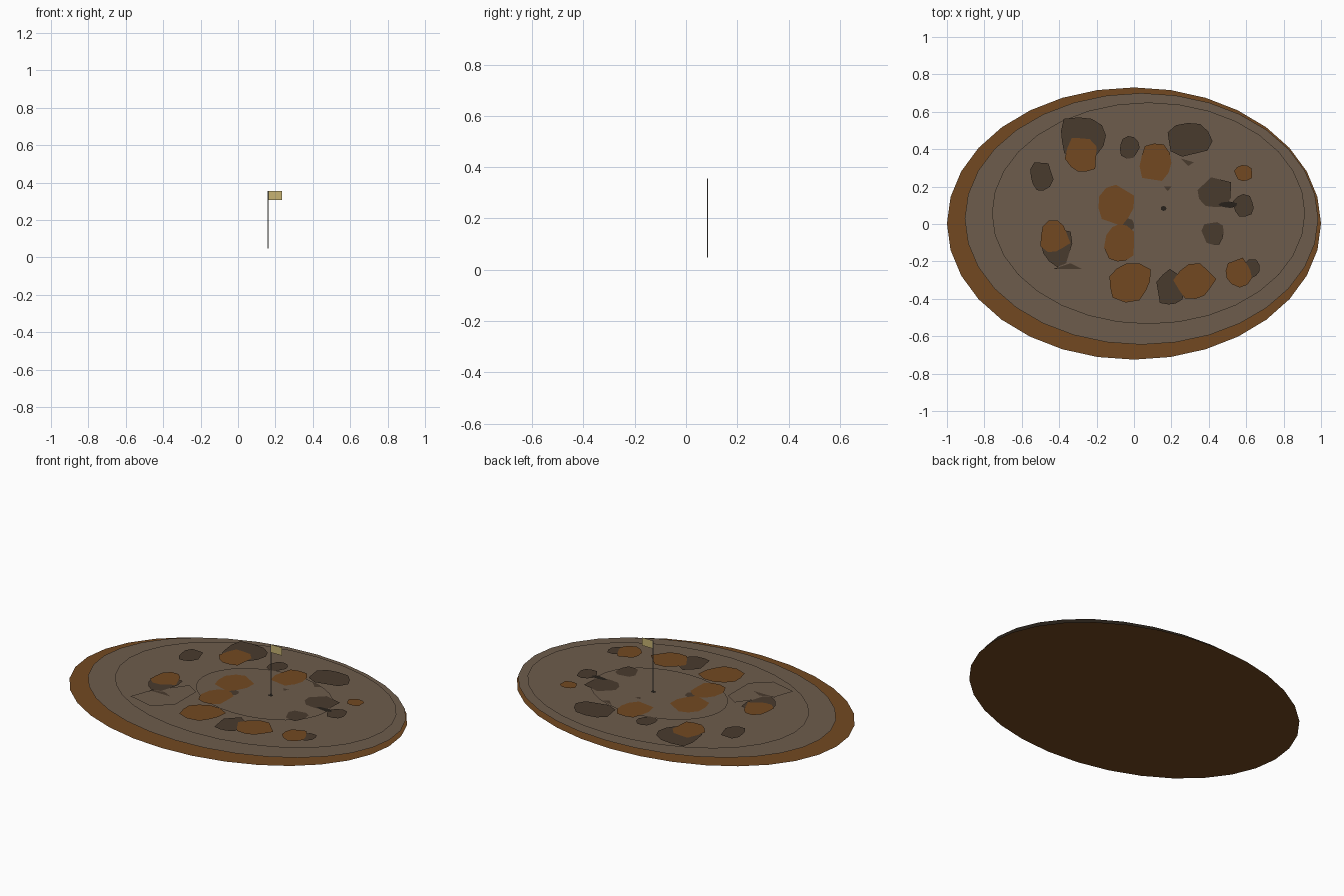
import bpy, bmesh, math, random
from mathutils import Vector

if "Cube" in bpy.data.objects:
    bpy.data.objects.remove(bpy.data.objects["Cube"])

random.seed(4)


def material(name, rgb):
    m = bpy.data.materials.new(name)
    m.diffuse_color = (*rgb, 1)
    m.use_nodes = True
    m.node_tree.nodes["Principled BSDF"].inputs["Base Color"].default_value = m.diffuse_color
    return m


RUST = material("rust brown", (0.17, 0.066, 0.015))
GREY = material("grey brown", (0.155, 0.108, 0.072))
DARK = material("dark brown", (0.066, 0.043, 0.027))
HOLE = material("near black", (0.02, 0.015, 0.011))
FLAG = material("straw yellow", (0.57, 0.45, 0.17))
POLE = material("pale grey", (0.30, 0.28, 0.25))


def sheet(name, points, mat):
    """One flat face through the points."""
    bm = bmesh.new()
    bm.faces.new([bm.verts.new(p) for p in points])
    bmesh.ops.triangulate(bm, faces=bm.faces[:], ngon_method='EAR_CLIP')
    me = bpy.data.meshes.new(name)
    bm.to_mesh(me)
    bm.free()
    me.materials.append(mat)
    ob = bpy.data.objects.new(name, me)
    bpy.context.collection.objects.link(ob)
    return ob


def ellipse(x0, x1, y0, y1, z, sides, rough=0.0):
    """Ellipse filling a box; rough pulls the outline in at random."""
    pts = []
    phase = random.random() if rough else 0
    for i in range(sides):
        a = (i + phase) * math.tau / sides
        r = 1 + random.uniform(-rough, rough)
        pts.append(Vector((r * math.cos(a), r * math.sin(a), z)))
    lo = [min(p[k] for p in pts) for k in (0, 1)]
    hi = [max(p[k] for p in pts) for k in (0, 1)]
    for p in pts:
        p.x = x0 + (x1 - x0) * (p.x - lo[0]) / (hi[0] - lo[0])
        p.y = y0 + (y1 - y0) * (p.y - lo[1]) / (hi[1] - lo[1])
    return pts


# Stacked ground layers
sheet("base_layer", ellipse(-1, 1, -0.725, 0.73, 0.0, 32), RUST)
sheet("lower_layer", ellipse(-0.905, 0.985, -0.645, 0.70, 0.025, 32), GREY)
sheet("upper_layer", ellipse(-0.76, 0.915, -0.535, 0.65, 0.04, 32), GREY)
sheet("summit_layer", ellipse(-0.285, 0.525, -0.215, 0.375, 0.047, 32), GREY)

# Ragged ground patches: x range, y range
dark_patches = [
    (-0.39, -0.15, 0.36, 0.57), (-0.075, 0.03, 0.35, 0.47),
    (0.18, 0.42, 0.36, 0.54), (-0.555, -0.43, 0.18, 0.33),
    (0.34, 0.52, 0.09, 0.25), (0.53, 0.64, 0.04, 0.16),
    (0.36, 0.48, -0.11, 0.01), (-0.50, -0.33, -0.23, -0.03),
    (0.12, 0.27, -0.43, -0.24), (0.59, 0.67, -0.29, -0.19),
    (-0.08, 0.0, -0.05, 0.03),
]
rust_patches = [
    (-0.37, -0.20, 0.28, 0.46), (0.03, 0.20, 0.23, 0.43),
    (0.535, 0.63, 0.23, 0.315), (-0.19, 0.0, -0.01, 0.21),
    (-0.16, 0.0, -0.20, 0.0), (-0.50, -0.34, -0.15, 0.02),
    (-0.13, 0.09, -0.42, -0.21), (0.21, 0.44, -0.40, -0.21),
    (0.49, 0.63, -0.34, -0.18),
]
for i, box in enumerate(dark_patches):
    sheet(f"dark_patch_{i}", ellipse(*box, 0.0485, 11, 0.16), DARK)
for i, box in enumerate(rust_patches):
    sheet(f"rust_patch_{i}", ellipse(*box, 0.0495, 11, 0.16), RUST)

# Bare pointed patch and small dark slivers
bare = [(-0.46, -0.36), (-0.42, -0.25), (-0.33, -0.2), (-0.28, -0.06),
        (-0.2, -0.11), (-0.24, -0.24), (-0.2, -0.31), (-0.3, -0.40), (-0.37, -0.36)]
sheet("bare_patch", [(x, y, 0.0478) for x, y in reversed(bare)], GREY)
slivers = [[(-0.43, -0.24), (-0.28, -0.24), (-0.34, -0.21)],
           [(0.25, 0.35), (0.29, 0.31), (0.32, 0.33)],
           [(0.16, 0.20), (0.18, 0.175), (0.20, 0.20)]]
for i, s in enumerate(slivers):
    sheet(f"sliver_{i}", [(x, y, 0.0485) for x, y in s], DARK)
sheet("dark_crack", ellipse(0.45, 0.55, 0.085, 0.12, 0.0492, 7, 0.2), HOLE)

# Hole, pole and flag
sheet("hole", ellipse(0.143, 0.173, 0.07, 0.096, 0.0495, 12), HOLE)
bpy.ops.mesh.primitive_cylinder_add(vertices=8, radius=0.002, depth=0.307,
                                    location=(0.16, 0.083, 0.2015))
pole = bpy.context.object
pole.name = "pole"
pole.data.materials.append(POLE)
sheet("flag", [(0.16, 0.083, 0.307), (0.235, 0.083, 0.307),
               (0.235, 0.083, 0.355), (0.16, 0.083, 0.355)], FLAG)
